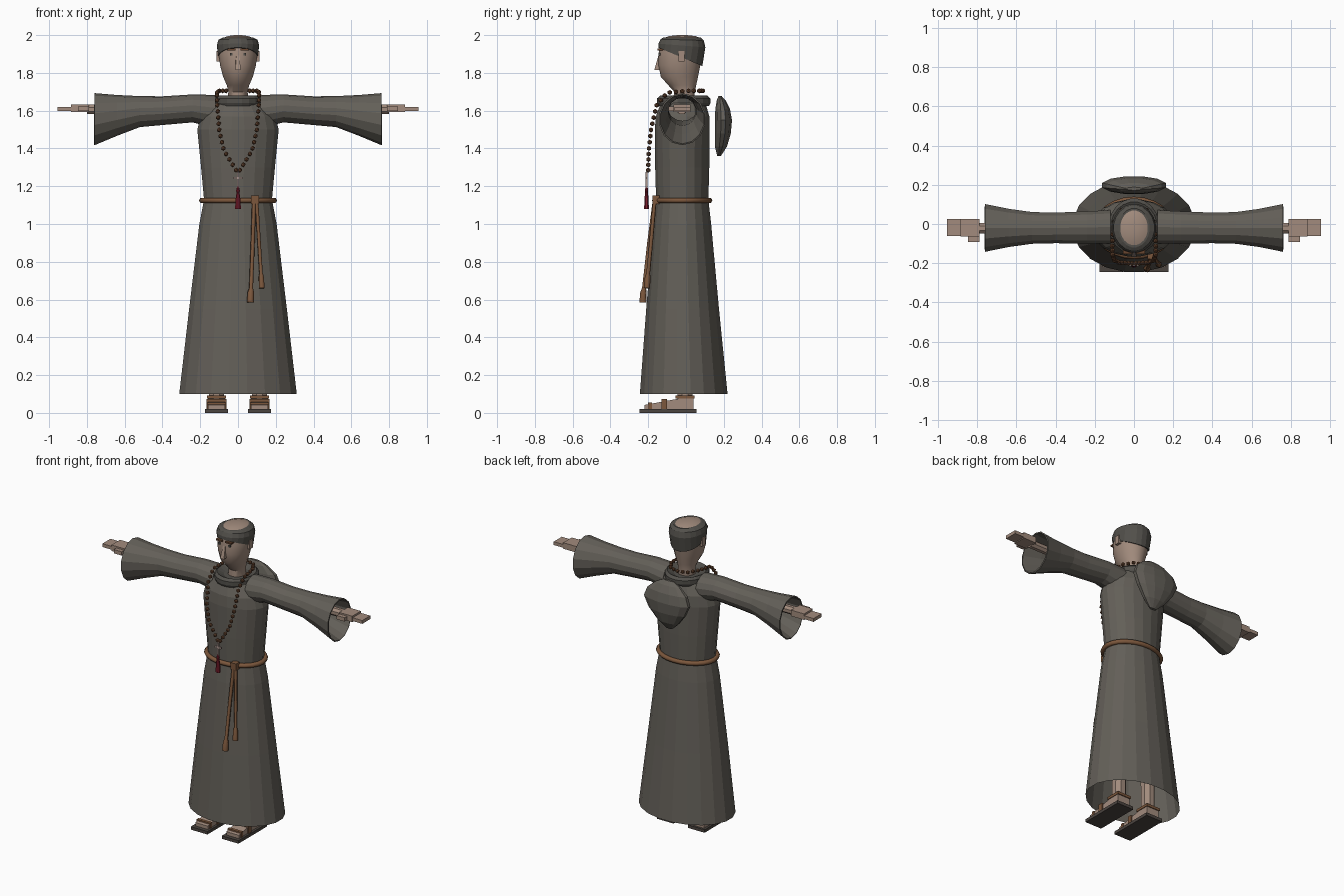
import bpy, bmesh, math
from mathutils import Vector

if "Cube" in bpy.data.objects:
    bpy.data.objects.remove(bpy.data.objects["Cube"])


def material(name, r, g, b):
    m = bpy.data.materials.new(name)
    m.use_nodes = True
    m.diffuse_color = (r, g, b, 1)
    bsdf = m.node_tree.nodes["Principled BSDF"]
    bsdf.inputs["Base Color"].default_value = (r, g, b, 1)
    bsdf.inputs["Roughness"].default_value = 0.9
    return m


ROBE = material("grey wool", 0.125, 0.115, 0.098)
HAIR = material("dark grey hair", 0.085, 0.08, 0.07)
SKIN = material("skin", 0.36, 0.26, 0.205)
ROPE = material("rope brown", 0.2, 0.095, 0.045)
BEAD = material("wooden bead", 0.14, 0.062, 0.03)
RED = material("red tassel", 0.2, 0.012, 0.025)
PALE = material("pale metal", 0.4, 0.3, 0.27)
SOLE = material("dark leather", 0.07, 0.058, 0.05)


def finish(name, bm, mat, smooth=False):
    bmesh.ops.recalc_face_normals(bm, faces=bm.faces)
    me = bpy.data.meshes.new(name)
    bm.to_mesh(me)
    bm.free()
    me.materials.append(mat)
    ob = bpy.data.objects.new(name, me)
    bpy.context.collection.objects.link(ob)
    if smooth:
        bpy.ops.object.select_all(action="DESELECT")
        ob.select_set(True)
        bpy.context.view_layer.objects.active = ob
        bpy.ops.object.shade_smooth_by_angle(angle=math.radians(35))
    return ob


def loft(name, rings, mat, n=16, axis="z", side=1, caps=(True, True), tilts=None, smooth=False):
    """Skin elliptical rings: (position, centre a, centre b, radius a, radius b)."""
    bm = bmesh.new()
    loops = []
    for k, (p, ca, cb, ra, rb) in enumerate(rings):
        loop = []
        for i in range(n):
            t = 2 * math.pi * (i + 0.5) / n
            a, b = ra * math.cos(t), rb * math.sin(t)
            lift = tilts[k] * b if tilts else 0
            co = (ca + a, cb + b, p + lift) if axis == "z" else (side * p, ca + a, cb + b)
            loop.append(bm.verts.new(co))
        loops.append(loop)
    for lo, hi in zip(loops, loops[1:]):
        for i in range(n):
            j = (i + 1) % n
            bm.faces.new((lo[i], lo[j], hi[j], hi[i]))
    if caps[0]:
        bm.faces.new(loops[0])
    if caps[1]:
        bm.faces.new(loops[-1])
    return finish(name, bm, mat, smooth)


def box(name, x, y, z, mat, side=1):
    """Box from (low, high) ranges, mirrored in x when side is -1."""
    bm = bmesh.new()
    bmesh.ops.create_cube(bm, size=1)
    for v in bm.verts:
        v.co = [r[0] if c < 0 else r[1] for c, r in zip(v.co, (x, y, z))]
        v.co.x *= side
    return finish(name, bm, mat)


def cord(name, points, depth, mat, cyclic=False, radii=None):
    cu = bpy.data.curves.new(name, "CURVE")
    cu.dimensions = "3D"
    cu.bevel_depth = depth
    cu.bevel_resolution = 1
    cu.use_fill_caps = True
    sp = cu.splines.new("POLY")
    sp.points.add(len(points) - 1)
    for i, p in enumerate(points):
        sp.points[i].co = (*p, 1)
        sp.points[i].radius = radii[i] if radii else 1
    sp.use_cyclic_u = cyclic
    cu.materials.append(mat)
    ob = bpy.data.objects.new(name, cu)
    bpy.context.collection.objects.link(ob)
    return ob


def oval(n, cy, rx, ry, z):
    return [(rx * math.cos(2 * math.pi * i / n), cy + ry * math.sin(2 * math.pi * i / n), z)
            for i in range(n)]


# Robe: open skirt, waist, chest and shoulders
loft("robe", [(0.1, 0, -0.012, 0.315, 0.235), (0.55, 0, -0.018, 0.262, 0.195),
              (1.0, 0, -0.02, 0.207, 0.155), (1.13, 0, -0.02, 0.182, 0.14),
              (1.3, 0, -0.02, 0.198, 0.145), (1.5, 0, -0.02, 0.218, 0.147),
              (1.57, 0, -0.018, 0.2, 0.143), (1.64, 0, -0.015, 0.14, 0.12)],
     ROBE, n=20, caps=(False, True))
loft("collar", [(1.625, 0, -0.012, 0.125, 0.135), (1.64, 0, -0.012, 0.13, 0.143),
                (1.665, 0, -0.012, 0.13, 0.143), (1.68, 0, -0.012, 0.118, 0.125),
                (1.66, 0, -0.012, 0.075, 0.085)], HAIR, n=20)

# Hood hanging behind the back
loft("hood", [(1.36, 0, 0.175, 0.025, 0.01), (1.41, 0, 0.185, 0.08, 0.033),
              (1.48, 0, 0.195, 0.135, 0.044), (1.55, 0, 0.198, 0.168, 0.047),
              (1.61, 0, 0.194, 0.145, 0.04), (1.655, 0, 0.186, 0.09, 0.024),
              (1.678, 0, 0.18, 0.04, 0.008)], ROBE, n=12)

# Sleeves, hands, feet and sandals on both sides
for s, label in ((1, "left"), (-1, "right")):
    sleeve = loft(label + "_sleeve",
                  [(0.12, -0.015, 1.595, 0.088, 0.088), (0.24, -0.018, 1.612, 0.085, 0.074),
                   (0.4, -0.02, 1.6, 0.08, 0.076), (0.52, -0.02, 1.595, 0.083, 0.082),
                   (0.64, -0.02, 1.575, 0.1, 0.108), (0.76, -0.02, 1.555, 0.125, 0.138)],
                  ROBE, n=14, axis="x", side=s, caps=(True, False))
    wall = sleeve.modifiers.new("cloth thickness", "SOLIDIFY")
    wall.thickness = 0.008
    loft(label + "_forearm", [(0.45, -0.022, 1.607, 0.03, 0.028), (0.8, -0.022, 1.607, 0.028, 0.027)],
         SKIN, n=8, axis="x", side=s)
    box(label + "_palm", (0.79, 0.885), (-0.065, 0.025), (1.592, 1.632), SKIN, s)
    box(label + "_fingers", (0.885, 0.955), (-0.06, 0.025), (1.598, 1.62), SKIN, s)
    box(label + "_thumb", (0.79, 0.848), (-0.092, -0.065), (1.597, 1.622), SKIN, s)

    box(label + "_sole", (0.053, 0.175), (-0.245, 0.055), (0, 0.02), SOLE, s)
    foot = box(label + "_foot", (0.068, 0.16), (-0.22, 0.04), (0.02, 0.09), SKIN, s)
    for v in foot.data.vertices:
        if v.co.y < 0 and v.co.z > 0.05:
            v.co.z = 0.042
    loft(label + "_ankle", [(0.07, s * 0.114, -0.005, 0.043, 0.042),
                            (0.4, s * 0.11, -0.005, 0.045, 0.045)], SKIN, n=8)
    box(label + "_toe_strap", (0.06, 0.168), (-0.13, -0.1), (0.02, 0.073), ROPE, s)
    box(label + "_front_strap", (0.064, 0.164), (-0.2, -0.18), (0.02, 0.055), ROPE, s)
    box(label + "_ankle_strap", (0.064, 0.164), (-0.055, 0.046), (0.075, 0.092), ROPE, s)

    # Ears and painted face details
    box(label + "_ear", (0.09, 0.114), (-0.04, -0.008), (1.86, 1.915), SKIN, s)
    box(label + "_eye", (0.03, 0.043), (-0.146, -0.125), (1.893, 1.906), HAIR, s)
    box(label + "_eyebrow", (0.012, 0.056), (-0.152, -0.12), (1.918, 1.928), BEAD, s)

# Head, nose, hair ring and bald crown
loft("head", [(1.63, 0, -0.01, 0.055, 0.055), (1.7, 0, -0.008, 0.052, 0.055),
              (1.735, 0, -0.02, 0.06, 0.075), (1.78, 0, -0.035, 0.08, 0.1),
              (1.84, 0, -0.035, 0.096, 0.112), (1.9, 0, -0.03, 0.103, 0.117),
              (1.95, 0, -0.025, 0.1, 0.113)], SKIN, n=20, smooth=True)
nose = box("nose", (-0.014, 0.014), (-0.168, -0.12), (1.815, 1.895), SKIN)
for v in nose.data.vertices:
    if v.co.y < -0.15 and v.co.z > 1.85:
        v.co.y = -0.145
        v.co.x *= 0.6
loft("hair_ring", [(1.885, 0, -0.03, 0.106, 0.118), (1.945, 0, -0.022, 0.113, 0.126),
                   (1.975, 0, -0.02, 0.105, 0.116), (1.988, 0, -0.02, 0.08, 0.1)],
     HAIR, n=20, tilts=(-0.42, -0.08, -0.03, 0))
loft("bald_crown", [(1.984, 0, -0.02, 0.08, 0.1), (1.995, 0, -0.02, 0.055, 0.07),
                    (2.0, 0, -0.02, 0.02, 0.025)], SKIN, n=20, smooth=True)

# Rope belt with knot and two hanging ends
cord("rope_belt", oval(24, -0.02, 0.192, 0.145, 1.125), 0.015, ROPE, cyclic=True)
box("belt_knot", (0.07, 0.11), (-0.178, -0.14), (1.105, 1.15), ROPE)
cord("long_rope_end", [(0.085, -0.165, 1.13), (0.078, -0.195, 0.9), (0.069, -0.222, 0.66),
                       (0.068, -0.225, 0.64), (0.066, -0.228, 0.585)], 0.011, ROPE,
     radii=(1, 1, 1, 1.6, 1.8))
cord("short_rope_end", [(0.098, -0.165, 1.13), (0.112, -0.185, 0.9), (0.122, -0.2, 0.74),
                        (0.123, -0.203, 0.72), (0.126, -0.207, 0.66)], 0.01, ROPE,
     radii=(1, 1, 1, 1.5, 1.7))

# Bead necklace: evenly spaced beads along a mirrored path
path = [Vector(p) for p in ((0, 0.09, 1.705), (0.06, 0.075, 1.705), (0.1, 0.01, 1.705),
                            (0.112, -0.1, 1.695), (0.11, -0.155, 1.63), (0.1, -0.185, 1.5),
                            (0.075, -0.197, 1.39), (0.01, -0.2, 1.285))]
lengths = [(b - a).length for a, b in zip(path, path[1:])]
COUNT = 22
beads = bmesh.new()
for k in range(COUNT):
    d = sum(lengths) * k / (COUNT - 1)
    for seg, length in enumerate(lengths):
        if d <= length or seg == len(lengths) - 1:
            break
        d -= length
    p = path[seg].lerp(path[seg + 1], min(d / length, 1))
    for s in (1, -1):
        made = bmesh.ops.create_icosphere(beads, subdivisions=1, radius=0.0135)
        bmesh.ops.translate(beads, verts=made["verts"], vec=(s * p.x, p.y, p.z))
finish("necklace_beads", beads, BEAD)

# Pendant cross and tassel
box("pendant_upright", (-0.006, 0.006), (-0.214, -0.204), (1.19, 1.275), PALE)
box("pendant_bar", (-0.024, 0.024), (-0.214, -0.204), (1.238, 1.25), PALE)
loft("tassel", [(1.08, 0, -0.209, 0.017, 0.014), (1.15, 0, -0.209, 0.012, 0.01),
                (1.165, 0, -0.209, 0.008, 0.008), (1.175, 0, -0.209, 0.011, 0.01),
                (1.2, 0, -0.209, 0.005, 0.005)], RED, n=8)
